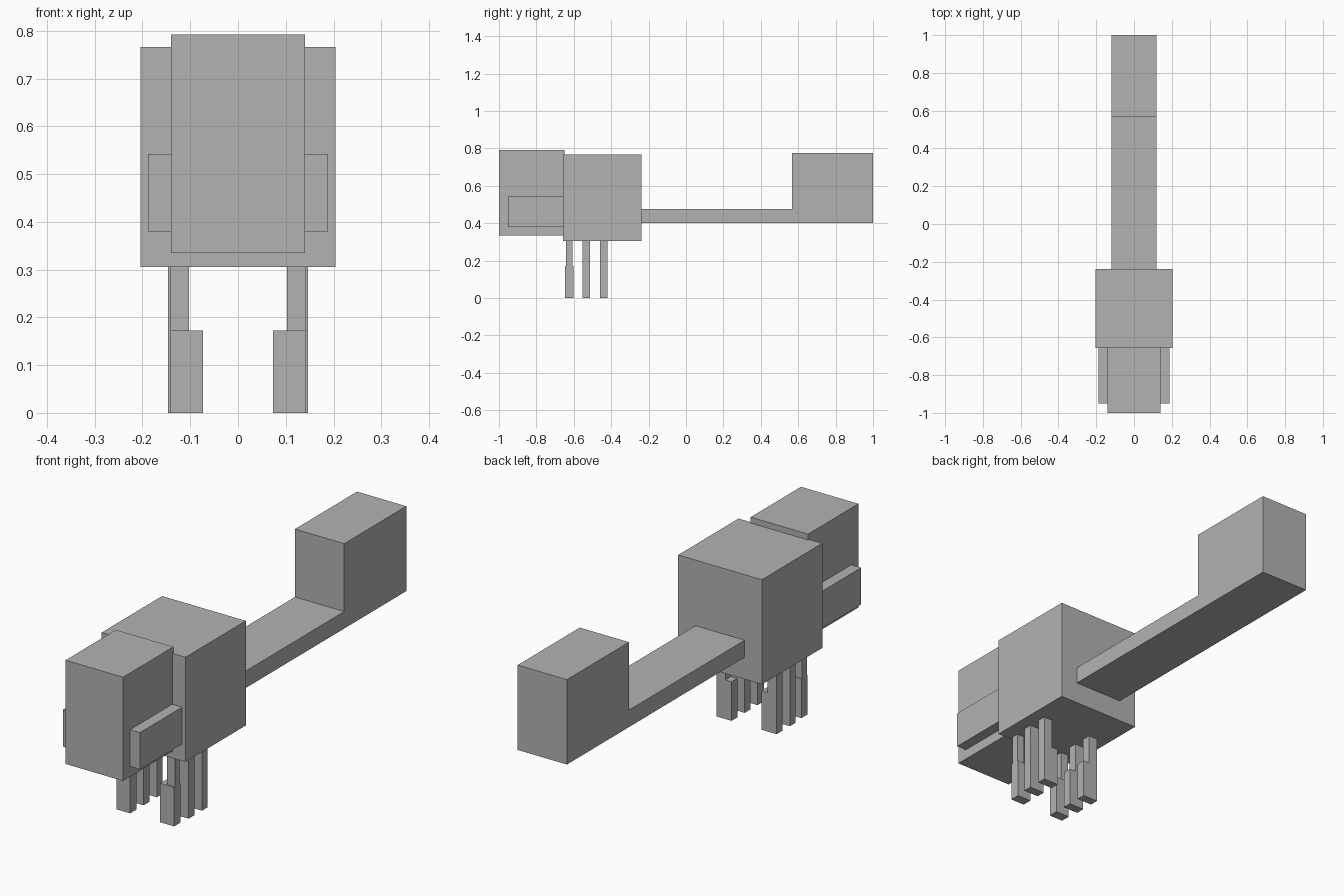
import bpy

if "Cube" in bpy.data.objects:
    bpy.data.objects.remove(bpy.data.objects["Cube"])

grey = bpy.data.materials.new("plain grey")
grey.diffuse_color = (0.45, 0.45, 0.45, 1)
grey.use_nodes = True
grey.node_tree.nodes["Principled BSDF"].inputs["Base Color"].default_value = grey.diffuse_color


def box(name, x, y, z):
    """Axis-aligned box from (min, max) ranges."""
    ranges = (x, y, z)
    bpy.ops.mesh.primitive_cube_add(size=1, location=[(a + b) / 2 for a, b in ranges])
    ob = bpy.context.object
    ob.name = name
    ob.scale = [b - a for a, b in ranges]
    bpy.ops.object.transform_apply(location=False, rotation=False, scale=True)
    ob.data.materials.append(grey)
    return ob


def pair(name, x, y, z):
    """Box on the right and its mirror on the left."""
    box(name + "_right", x, y, z)
    box(name + "_left", (-x[1], -x[0]), y, z)


# Head, body and side panels
box("head", (-0.14, 0.14), (-1.0, -0.65), (0.335, 0.792))
box("body", (-0.204, 0.204), (-0.657, -0.237), (0.305, 0.766))
pair("side_panel", (0.14, 0.188), (-0.951, -0.655), (0.38, 0.542))

# Tail bar with raised end block
box("tail_bar", (-0.12, 0.12), (-0.24, 0.568), (0.402, 0.477))
box("tail_block", (-0.12, 0.12), (0.568, 1.0), (0.402, 0.776))

# Three legs per side, each with a wider foot reaching inward
legs = [("front", -0.624, 0.017, 0.022, 0.141),
        ("middle", -0.533, 0.02, 0.02, 0.147),
        ("rear", -0.441, 0.02, 0.02, 0.147)]
for label, y, leg_half, foot_half, outer in legs:
    pair(label + "_leg", (0.103, outer), (y - leg_half, y + leg_half), (0.172, 0.31))
    pair(label + "_foot", (0.073, outer), (y - foot_half, y + foot_half), (0.0, 0.172))
